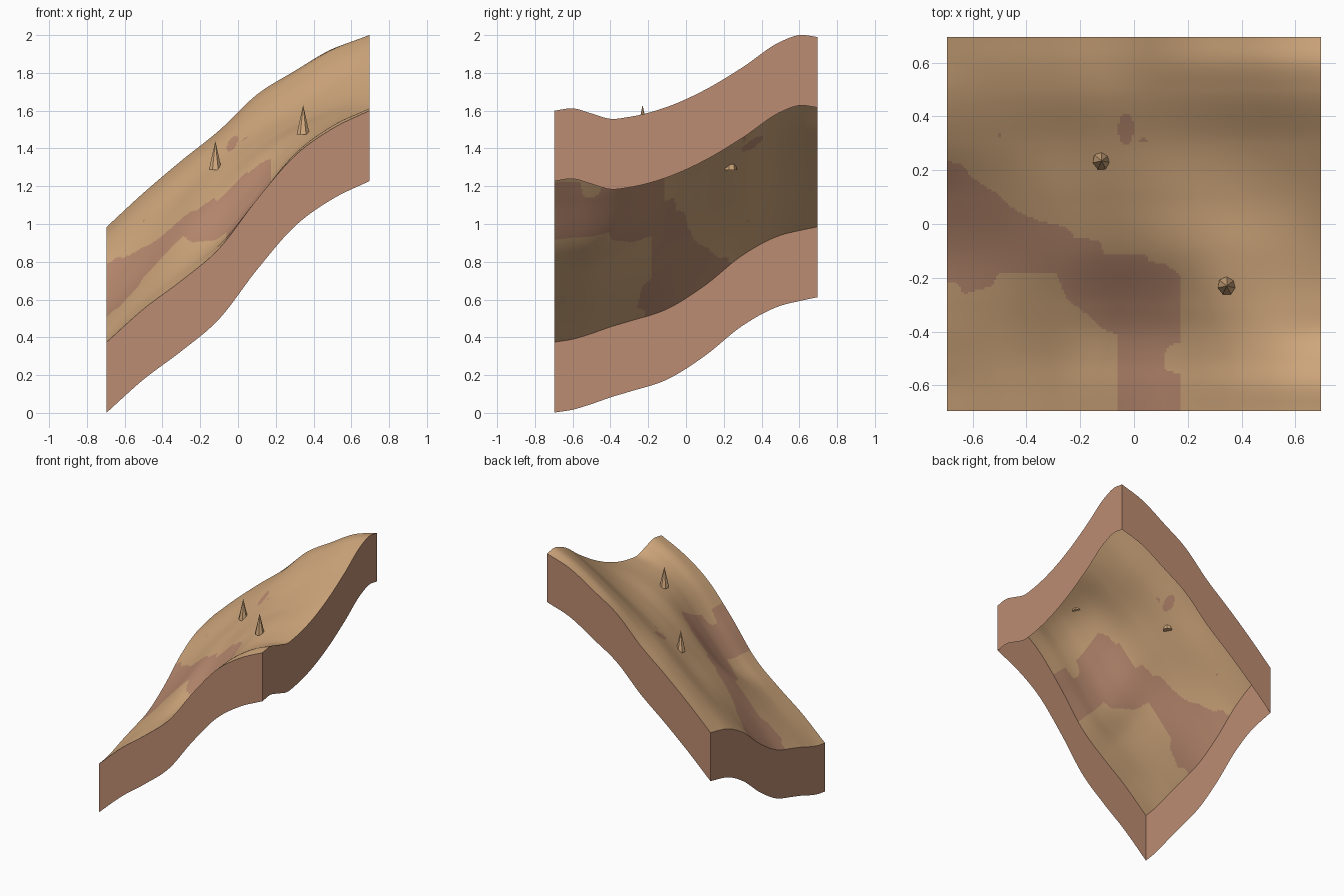
import bpy
import bmesh
from mathutils import Vector

HALF = 0.695      # half width of the square plot
DEPTH = 0.373     # height of the cut sides
CELLS = 160       # ground resolution

if "Cube" in bpy.data.objects:
    bpy.data.objects.remove(bpy.data.objects["Cube"], do_unlink=True)


def make_material(name, rgb):
    mat = bpy.data.materials.new(name)
    mat.use_nodes = True
    color = (*rgb, 1.0)
    mat.diffuse_color = color
    mat.node_tree.nodes["Principled BSDF"].inputs["Base Color"].default_value = color
    return mat


sand = make_material("sand", (0.645, 0.397, 0.207))
clay = make_material("clay", (0.505, 0.265, 0.168))

# Control heights: rows run front to back, columns run along x
COLUMNS = [-HALF, -0.5, -0.3, -0.1, 0.1, 0.3, 0.5, HALF]
ROWS = {
    -HALF: [0.375, 0.55, 0.70, 0.87, 1.13, 1.36, 1.505, 1.60],
    -0.6: [0.39, 0.57, 0.725, 0.885, 1.13, 1.37, 1.52, 1.612],
    -0.5: [0.42, 0.595, 0.755, 0.895, 1.125, 1.37, 1.512, 1.585],
    -0.4: [0.455, 0.63, 0.80, 0.925, 1.145, 1.387, 1.512, 1.557],
    -0.3: [0.485, 0.67, 0.855, 0.985, 1.20, 1.42, 1.525, 1.567],
    -0.1: [0.55, 0.755, 0.975, 1.14, 1.335, 1.485, 1.57, 1.62],
    0.1: [0.675, 0.875, 1.075, 1.245, 1.41, 1.53, 1.625, 1.71],
    0.3: [0.835, 1.0, 1.165, 1.34, 1.49, 1.61, 1.725, 1.83],
    0.5: [0.94, 1.11, 1.28, 1.45, 1.61, 1.745, 1.87, 1.965],
    0.6: [0.965, 1.145, 1.315, 1.48, 1.658, 1.795, 1.918, 2.0],
    HALF: [0.985, 1.165, 1.335, 1.495, 1.685, 1.81, 1.927, 1.99],
}


def spline(knots, values, t):
    """Smooth curve through values placed at unevenly spaced knots."""
    last = len(knots) - 1
    i = 0
    while i < last - 1 and t > knots[i + 1]:
        i += 1
    gap = [b - a for a, b in zip(knots, knots[1:])]

    def secant(k):
        return (values[k + 1] - values[k]) / gap[k]

    def slope(k):
        if k in (0, last):
            return secant(min(k, last - 1))
        return (secant(k - 1) * gap[k] + secant(k) * gap[k - 1]) / (gap[k - 1] + gap[k])

    f = (t - knots[i]) / gap[i]
    blend = f * f * (3 - 2 * f)
    bend = f * (1 - f) * gap[i] * (slope(i) * (1 - f) - slope(i + 1) * f)
    return values[i] * (1 - blend) + values[i + 1] * blend + bend


def ground_sheet():
    """Flat grid raised to the terrain height, solved one column at a time."""
    bm = bmesh.new()
    bmesh.ops.create_grid(bm, x_segments=CELLS, y_segments=CELLS, size=HALF)
    profiles = {}
    for v in bm.verts:
        key = round(v.co.x, 4)
        if key not in profiles:
            profiles[key] = [spline(COLUMNS, row, v.co.x) for row in ROWS.values()]
        v.co.z = spline(list(ROWS), profiles[key], v.co.y)
    return bm


# Outline of the bare clay streak, seen from above
STREAK = [
    (-0.71, 0.24), (-0.64, 0.22), (-0.6, 0.17), (-0.52, 0.12), (-0.44, 0.05),
    (-0.35, 0.01), (-0.25, -0.01), (-0.22, -0.05), (-0.13, -0.06), (-0.11, -0.11),
    (0.04, -0.11), (0.06, -0.14), (0.12, -0.15), (0.17, -0.19), (0.17, -0.44),
    (0.12, -0.46), (0.11, -0.54), (0.17, -0.56), (0.17, -0.71), (-0.06, -0.71),
    (-0.06, -0.41), (-0.12, -0.39), (-0.17, -0.34), (-0.25, -0.28), (-0.29, -0.18),
    (-0.5, -0.18), (-0.53, -0.23), (-0.63, -0.26), (-0.66, -0.22), (-0.71, -0.22),
]
# Small clay spots: centre and radii
SPOTS = [(-0.03, 0.353, 0.029, 0.058), (-0.5, 0.33, 0.01, 0.007), (0.035, 0.31, 0.014, 0.01)]


def is_clay(x, y):
    if any(((x - cx) / rx) ** 2 + ((y - cy) / ry) ** 2 < 1 for cx, cy, rx, ry in SPOTS):
        return True
    inside = False
    for (ax, ay), (bx, by) in zip(STREAK, STREAK[1:] + STREAK[:1]):
        if (ay > y) != (by > y) and x < ax + (y - ay) * (bx - ax) / (by - ay):
            inside = not inside
    return inside


def finish(bm, name, materials, smooth=True):
    mesh = bpy.data.meshes.new(name)
    bm.to_mesh(mesh)
    bm.free()
    for mat in materials:
        mesh.materials.append(mat)
    obj = bpy.data.objects.new(name, mesh)
    bpy.context.collection.objects.link(obj)
    if smooth:
        bpy.ops.object.select_all(action="DESELECT")
        obj.select_set(True)
        bpy.context.view_layer.objects.active = obj
        bpy.ops.object.shade_smooth_by_angle()
    return obj


# Ground surface, with clay faces chosen by position
bm = ground_sheet()
for face in bm.faces:
    centre = face.calc_center_median()
    face.material_index = int(is_clay(centre.x, centre.y))
finish(bm, "ground", [sand, clay])

# Cut sides: the rim of the ground dropped straight down, open below
bm = ground_sheet()
top_faces = list(bm.faces)
rim = [e for e in bm.edges if e.is_boundary]
dropped = bmesh.ops.extrude_edge_only(bm, edges=rim)["geom"]
low = [g for g in dropped if isinstance(g, bmesh.types.BMVert)]
bmesh.ops.translate(bm, verts=low, vec=Vector((0, 0, -DEPTH)))
bmesh.ops.delete(bm, geom=top_faces, context="FACES")
for face in bm.faces:
    face.normal_update()
    if face.normal.dot(face.calc_center_median() * Vector((1, 1, 0))) < 0:
        face.normal_flip()
finish(bm, "cut_sides", [clay])

# Pointed spires standing on the slope
for number, (x, y, base) in enumerate([(-0.12, 0.235, 1.285), (0.345, -0.23, 1.475)], 1):
    bm = bmesh.new()
    bmesh.ops.create_cone(bm, cap_ends=True, segments=7, radius1=0.035, radius2=0, depth=0.155)
    spire = finish(bm, f"spire_{number}", [sand], smooth=False)
    spire.location = (x, y, base + 0.155 / 2)
